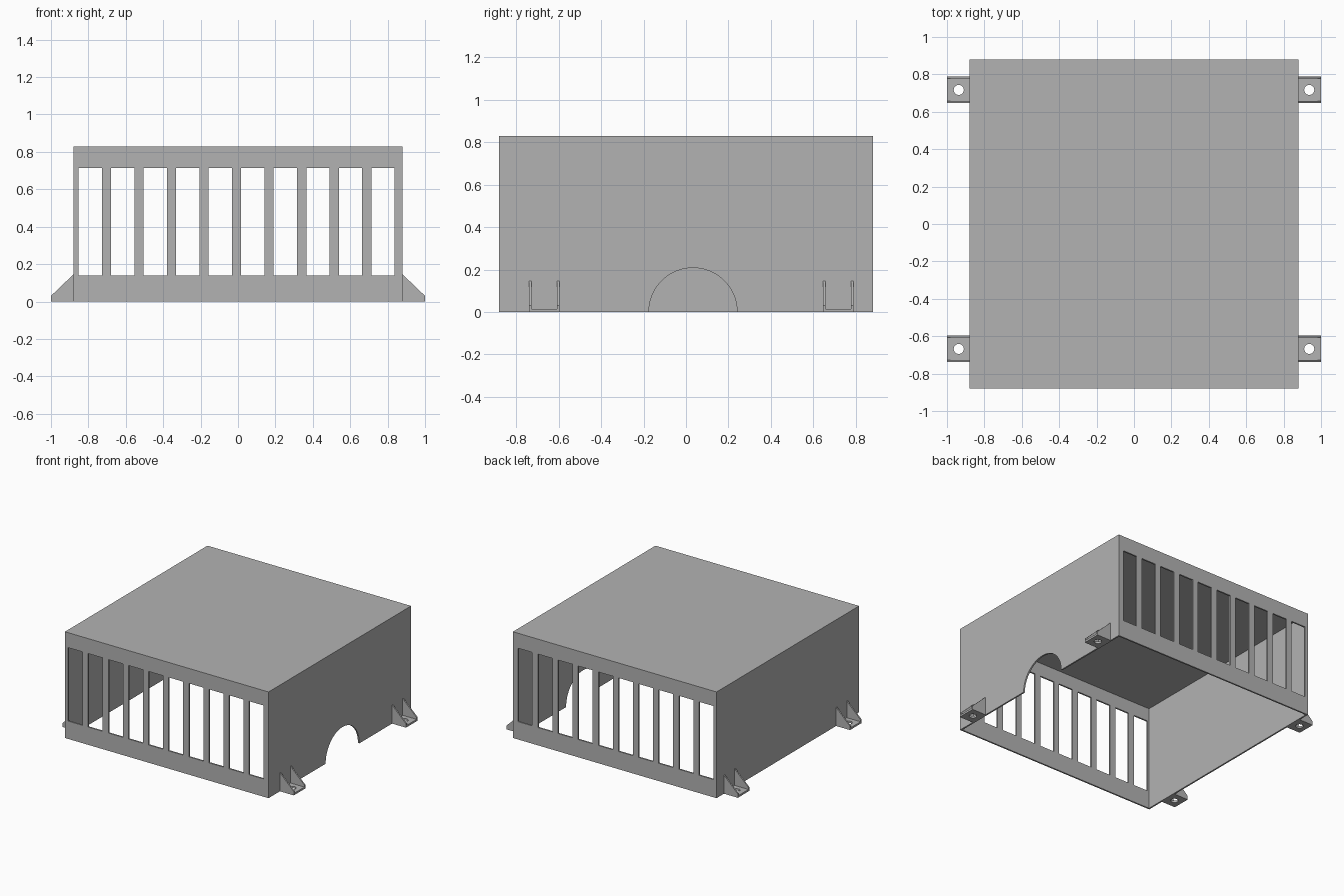
import bpy, bmesh, math
from mathutils import Matrix

if "Cube" in bpy.data.objects:
    bpy.data.objects.remove(bpy.data.objects["Cube"])

HALF, HEIGHT, WALL = 0.88, 0.83, 0.012

grey = bpy.data.materials.new("Grey")
grey.use_nodes = True
colour = (0.45, 0.45, 0.45, 1)
grey.diffuse_color = colour
grey.node_tree.nodes["Principled BSDF"].inputs["Base Color"].default_value = colour


def add_box(bm, x, y, z):
    """Add a box given its (low, high) range on each axis."""
    size = [r[1] - r[0] for r in (x, y, z)]
    mid = [sum(r) / 2 for r in (x, y, z)]
    bmesh.ops.create_cube(bm, size=1, matrix=Matrix.Translation(mid) @ Matrix.Diagonal((*size, 1)))


def add_cylinder(bm, centre, radius, depth, axis, sides):
    turn = Matrix.Rotation(math.pi / 2, 4, "Y") if axis == "X" else Matrix()
    bmesh.ops.create_cone(bm, cap_ends=True, segments=sides, radius1=radius, radius2=radius,
                          depth=depth, matrix=Matrix.Translation(centre) @ turn)


def make_object(name, bm):
    bmesh.ops.recalc_face_normals(bm, faces=bm.faces[:])
    mesh = bpy.data.meshes.new(name)
    bm.to_mesh(mesh)
    bm.free()
    mesh.materials.append(grey)
    obj = bpy.data.objects.new(name, mesh)
    bpy.context.collection.objects.link(obj)
    return obj


def cut(obj, bm):
    """Subtract a cutter, bake the result and remove the cutter."""
    cutter = make_object("cutter", bm)
    cutter.hide_render = True
    mod = obj.modifiers.new("Cut", "BOOLEAN")
    mod.operation, mod.solver, mod.object = "DIFFERENCE", "EXACT", cutter
    graph = bpy.context.evaluated_depsgraph_get()
    baked = bpy.data.meshes.new_from_object(obj.evaluated_get(graph))
    obj.modifiers.clear()
    obj.data = baked
    bpy.data.objects.remove(cutter)


# Open-bottomed cover
bm = bmesh.new()
add_box(bm, (-HALF, HALF), (-HALF, HALF), (0, HEIGHT))
cover = make_object("cover", bm)

bm = bmesh.new()
inner = HALF - WALL
add_box(bm, (-inner, inner), (-inner, inner), (-0.1, HEIGHT - WALL))
cut(cover, bm)

# Ventilation slots through front and back
bm = bmesh.new()
for i in range(10):
    left = -0.853 + i * 0.174
    add_box(bm, (left, left + 0.125), (-1, 1), (0.139, 0.713))
cut(cover, bm)

# Arched cable opening in one side wall
bm = bmesh.new()
add_cylinder(bm, (HALF, 0.033, 0), 0.208, 0.2, "X", 64)
cut(cover, bm)

# Mounting brackets: floor plate, two sloping cheeks and a screw hole
PROFILE = [(HALF, 0), (1, 0), (1, 0.03), (HALF, 0.145)]
for place, y in (("front", -0.668), ("back", 0.717)):
    for side, sign in (("left", 1), ("right", -1)):
        bm = bmesh.new()
        face = bm.faces.new([bm.verts.new((sign * x, y - 0.071, z)) for x, z in PROFILE])
        extruded = bmesh.ops.extrude_face_region(bm, geom=[face])["geom"]
        bmesh.ops.translate(bm, vec=(0, 0.142, 0),
                            verts=[v for v in extruded if isinstance(v, bmesh.types.BMVert)])
        bracket = make_object(f"{place}_{side}_bracket", bm)

        bm = bmesh.new()
        reach = sorted((sign * 0.8, sign * 1.1))
        add_box(bm, reach, (y - 0.06, y + 0.06), (0.015, 0.3))
        cut(bracket, bm)

        bm = bmesh.new()
        add_cylinder(bm, (sign * 0.937, y, 0), 0.027, 0.1, "Z", 32)
        cut(bracket, bm)
